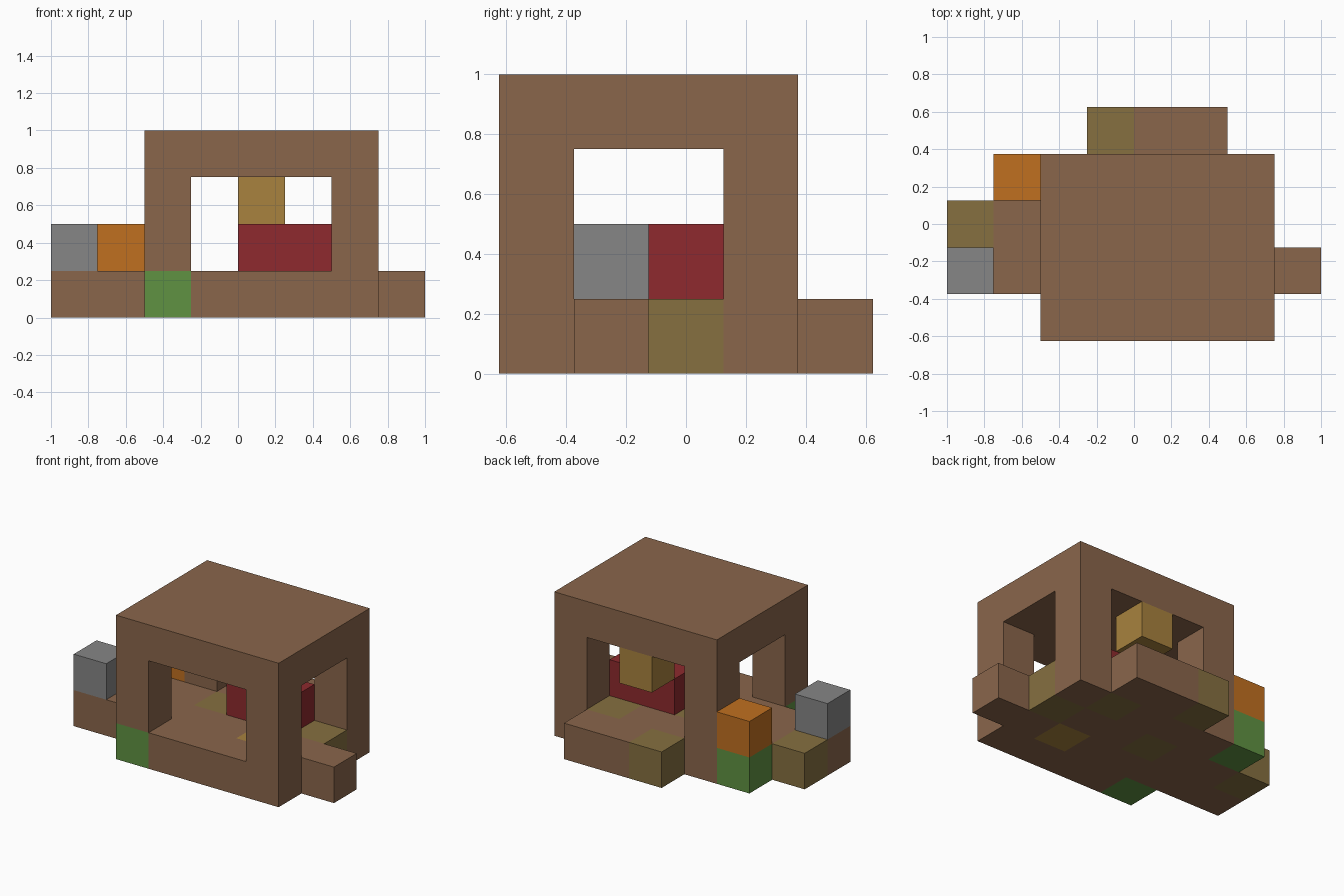
import bpy
import bmesh
from mathutils import Vector

CELL = 0.25
ORIGIN = Vector((-1, -0.625, 0))

if "Cube" in bpy.data.objects:
    bpy.data.objects.remove(bpy.data.objects["Cube"], do_unlink=True)


def make_material(name, rgb):
    linear = [((c / 255 + 0.055) / 1.055) ** 2.4 for c in rgb] + [1]
    mat = bpy.data.materials.new(name)
    mat.use_nodes = True
    mat.diffuse_color = linear
    mat.node_tree.nodes["Principled BSDF"].inputs["Base Color"].default_value = linear
    return mat


MATERIALS = {name: make_material(name, rgb) for name, rgb in {
    "brown": (138, 102, 75), "olive": (134, 112, 64), "gold": (168, 130, 62),
    "orange": (192, 112, 32), "grey": (134, 134, 134), "red": (142, 42, 46),
    "green": (96, 146, 66)}.items()}


def block(xs, ys, zs):
    """All grid cells in inclusive index ranges."""
    return {(i, j, k) for i in range(xs[0], xs[1] + 1)
            for j in range(ys[0], ys[1] + 1) for k in range(zs[0], zs[1] + 1)}


parts = {}

# Ground slabs: house floor, back step, side step and side terrace
parts["house_floor"] = (block((2, 6), (0, 3), (0, 0)), "brown")
parts["back_step"] = (block((3, 5), (4, 4), (0, 0)), "brown")
parts["left_step"] = (block((7, 7), (1, 1), (0, 0)), "brown")
parts["right_terrace"] = (block((0, 1), (1, 2), (0, 0)) | {(1, 3, 0)}, "brown")

# Corner posts and flat roof
for side, i in (("right", 2), ("left", 6)):
    for end, j in (("front", 0), ("back", 3)):
        parts[f"{end}_{side}_post"] = (block((i, i), (j, j), (1, 2)), "brown")
parts["roof"] = (block((2, 6), (0, 3), (3, 3)), "brown")

# Furnishing blocks
parts["red_bench"] = (block((4, 5), (2, 2), (1, 1)), "red")
parts["hanging_lantern"] = ({(4, 3, 2)}, "gold")
parts["orange_block"] = ({(1, 3, 1)}, "orange")
parts["grey_block"] = ({(0, 1, 1)}, "grey")

# Cells of the ground slabs with their own colour
ACCENTS = {(2, 0, 0): "green", (1, 3, 0): "green", (5, 1, 0): "gold",
           (6, 2, 0): "olive", (5, 3, 0): "olive", (3, 2, 0): "olive",
           (3, 4, 0): "olive", (0, 2, 0): "olive"}

filled = set().union(*(cells for cells, _ in parts.values()))


def build_part(name, cells, base):
    """Mesh the exposed cell sides, coloured cell by cell."""
    bm = bmesh.new()
    colours = [base] + sorted({ACCENTS[c] for c in cells if c in ACCENTS})
    for cell in sorted(cells):
        centre = ORIGIN + (Vector(cell) + Vector((0.5, 0.5, 0.5))) * CELL
        for axis in range(3):
            for sign in (-1, 1):
                n = Vector([sign if a == axis else 0 for a in range(3)])
                if tuple(int(c + d) for c, d in zip(cell, n)) in filled:
                    continue
                u = Vector([1 if a == (axis + 1) % 3 else 0 for a in range(3)])
                v = n.cross(u)
                face = bm.faces.new([
                    bm.verts.new(centre + (n + u * s + v * t) * CELL / 2)
                    for s, t in ((-1, -1), (1, -1), (1, 1), (-1, 1))])
                face.material_index = colours.index(ACCENTS.get(cell, base))
    bmesh.ops.remove_doubles(bm, verts=bm.verts[:], dist=0.001)
    mesh = bpy.data.meshes.new(name)
    bm.to_mesh(mesh)
    bm.free()
    for colour in colours:
        mesh.materials.append(MATERIALS[colour])
    bpy.context.collection.objects.link(bpy.data.objects.new(name, mesh))


for part_name, (part_cells, part_colour) in parts.items():
    build_part(part_name, part_cells, part_colour)
